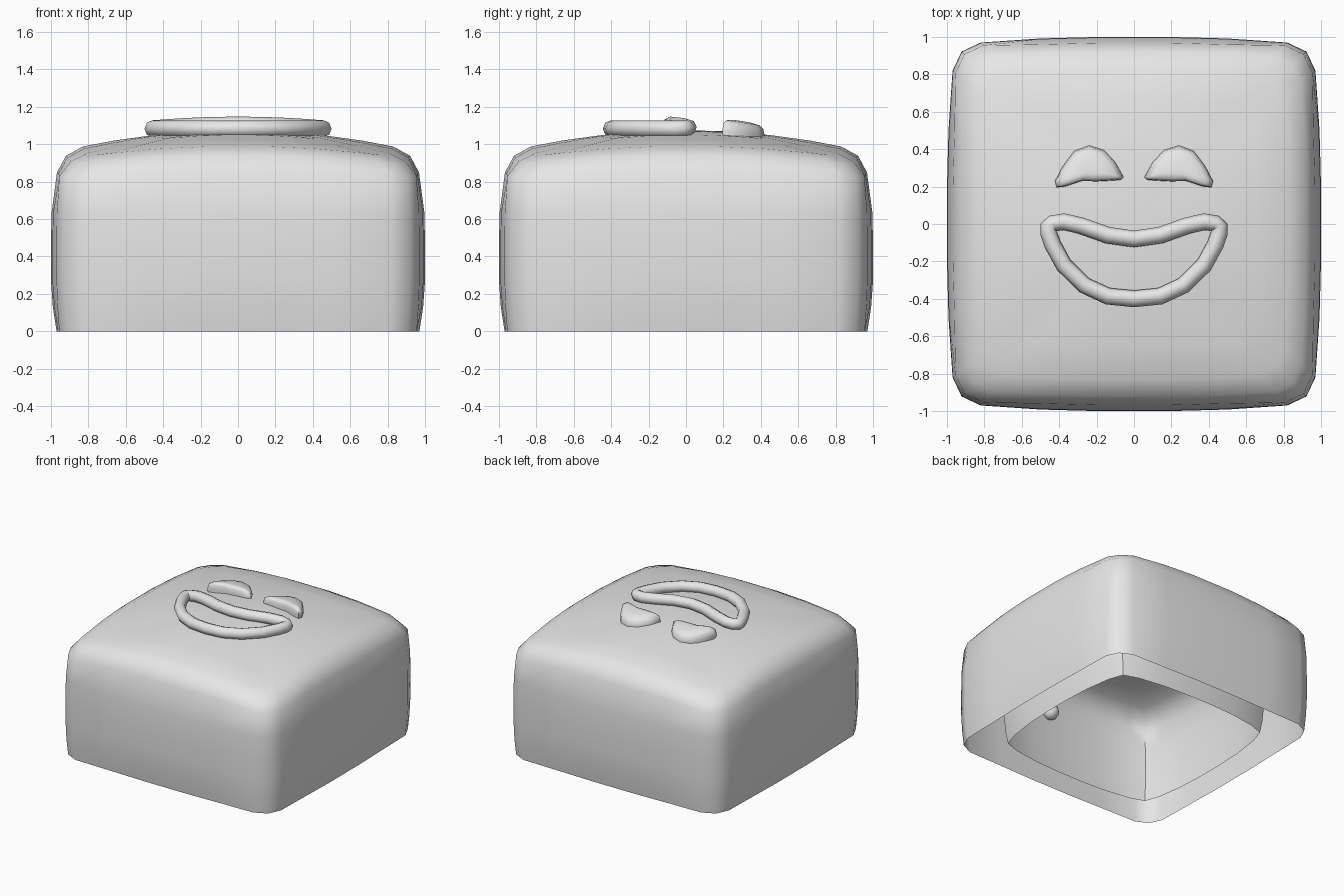
import bpy, bmesh, math
from mathutils import Vector

if "Cube" in bpy.data.objects:
    bpy.data.objects.remove(bpy.data.objects["Cube"])

grey = bpy.data.materials.new("plain grey")
grey.diffuse_color = (0.8, 0.8, 0.8, 1)
grey.use_nodes = True
grey.node_tree.nodes["Principled BSDF"].inputs["Base Color"].default_value = grey.diffuse_color


def finish(obj, angle=50):
    obj.data.materials.clear()
    obj.data.materials.append(grey)
    bpy.ops.object.select_all(action='DESELECT')
    obj.select_set(True)
    bpy.context.view_layer.objects.active = obj
    bpy.ops.object.shade_smooth_by_angle(angle=math.radians(angle))


def make_object(name, bm):
    bmesh.ops.recalc_face_normals(bm, faces=bm.faces)
    me = bpy.data.meshes.new(name)
    bm.to_mesh(me)
    bm.free()
    obj = bpy.data.objects.new(name, me)
    bpy.context.collection.objects.link(obj)
    return obj


def bridge(bm, a, b):
    n = len(a)
    for i in range(n):
        bm.faces.new((a[i], a[(i + 1) % n], b[(i + 1) % n], b[i]))


def fan(bm, ring, tip):
    for i in range(len(ring)):
        bm.faces.new((ring[i], ring[(i + 1) % len(ring)], tip))


def open_shell(name, side, profile, top, hold):
    """Stack rounded-square rings; hold keeps the lower corners wide."""
    plan = []
    for c, s in ((1, 0), (0, 1), (-1, 0), (0, -1)):
        plan += [(x * c - y * s, x * s + y * c) for x, y in side]
    bm = bmesh.new()
    rings = []
    for r, z, g in profile:
        ring = []
        for px, py in plan:
            corner = min(abs(px), abs(py)) > 0.8
            k = r + (1 - r) * hold if corner and z < 0.9 else r
            x, y = px * k, py * k
            droop = 0.12 * g * min(abs(x), abs(y)) ** 2
            ring.append(bm.verts.new((x, y, z - droop)))
        rings.append(ring)
    for a, b in zip(rings, rings[1:]):
        bridge(bm, a, b)
    fan(bm, rings[-1], bm.verts.new((0, 0, top)))
    finish(make_object(name, bm))


# Outer shell: plan of one side, then (half-width, height, corner droop)
outer_side = [(0.97, -0.82), (0.992, -0.5), (1, -0.2), (1, 0.2), (0.992, 0.5), (0.97, 0.82), (0.922, 0.922)]
outer_profile = [(0.97, 0, 0), (0.99, 0.13, 0), (1.0, 0.27, 0), (1.0, 0.45, 0),
                 (0.997, 0.63, 0.0), (0.968, 0.85, 0.25), (0.92, 0.94, 0.45),
                 (0.83, 0.99, 0.68), (0.66, 1.022, 0.9), (0.45, 1.05, 1), (0.22, 1.069, 1)]
open_shell("outer_shell", outer_side, outer_profile, 1.075, 0.5)

# Inner shell: smaller and rounder, nested inside and open underneath
inner_side = [(0.945, -0.73), (0.985, -0.45), (1, -0.15), (1, 0.15), (0.985, 0.45), (0.945, 0.73), (0.89, 0.89)]
inner_profile = [(0.755, 0, 0), (0.77, 0.1, 0), (0.778, 0.22, 0), (0.778, 0.36, 0),
                 (0.772, 0.48, 0.1), (0.75, 0.62, 0.4), (0.71, 0.70, 0.7),
                 (0.63, 0.75, 0.9), (0.5, 0.78, 1), (0.35, 0.80, 1), (0.17, 0.815, 1)]
open_shell("inner_shell", inner_side, inner_profile, 0.82, 0)

# Smiling mouth: closed round tube
half = [(0, -0.40), (0.14, -0.386), (0.265, -0.328), (0.375, -0.22), (0.435, -0.11),
        (0.456, -0.05), (0.458, -0.015), (0.435, 0.003), (0.375, 0.012), (0.28, -0.01),
        (0.14, -0.06), (0, -0.08)]
path = half + [(-x, y) for x, y in half[-2:0:-1]]
cu = bpy.data.curves.new("mouth", 'CURVE')
cu.dimensions = '3D'
cu.bevel_depth = 0.045
cu.bevel_resolution = 2
sp = cu.splines.new('POLY')
sp.points.add(len(path) - 1)
for p, (x, y) in zip(sp.points, path):
    lift = 0.02 * max(0, 1 - (x / 0.45) ** 2) if y > -0.1 else 0
    p.co = (x, y, 1.083 + lift, 1)
sp.use_cyclic_u = True
mouth = bpy.data.objects.new("mouth", cu)
bpy.context.collection.objects.link(mouth)
mouth.select_set(True)
bpy.context.view_layer.objects.active = mouth
bpy.ops.object.convert(target='MESH')
finish(bpy.context.view_layer.objects.active, 60)

# Arched eyes: domed pads, mirrored left and right
outline = [(0.055, 0.25), (0.10, 0.33), (0.16, 0.395), (0.24, 0.42), (0.32, 0.39),
           (0.38, 0.31), (0.422, 0.23), (0.415, 0.195), (0.37, 0.2), (0.28, 0.23),
           (0.20, 0.228), (0.12, 0.232), (0.068, 0.237)]
mid = Vector((0.245, 0.29))
for name, sign in (("right_eye", 1), ("left_eye", -1)):
    bm = bmesh.new()
    rings = []
    for k, z in ((0.97, 1.02), (1.0, 1.07), (0.95, 1.105), (0.78, 1.123), (0.4, 1.13)):
        ring = []
        for p in outline:
            q = mid + (Vector(p) - mid) * k
            ring.append(bm.verts.new((q.x * sign, q.y, z - 0.15 * (q.y - 0.25))))
        rings.append(ring)
    for a, b in zip(rings, rings[1:]):
        bridge(bm, a, b)
    fan(bm, rings[-1], bm.verts.new((mid.x * sign, mid.y, 1.125)))
    bm.faces.new(rings[0])
    finish(make_object(name, bm), 75)

# Small nub on the inner front wall
bm = bmesh.new()
bmesh.ops.create_uvsphere(bm, u_segments=12, v_segments=8, radius=0.065)
bmesh.ops.translate(bm, verts=bm.verts, vec=(0.19, -0.75, 0.49))
finish(make_object("inner_nub", bm), 60)
